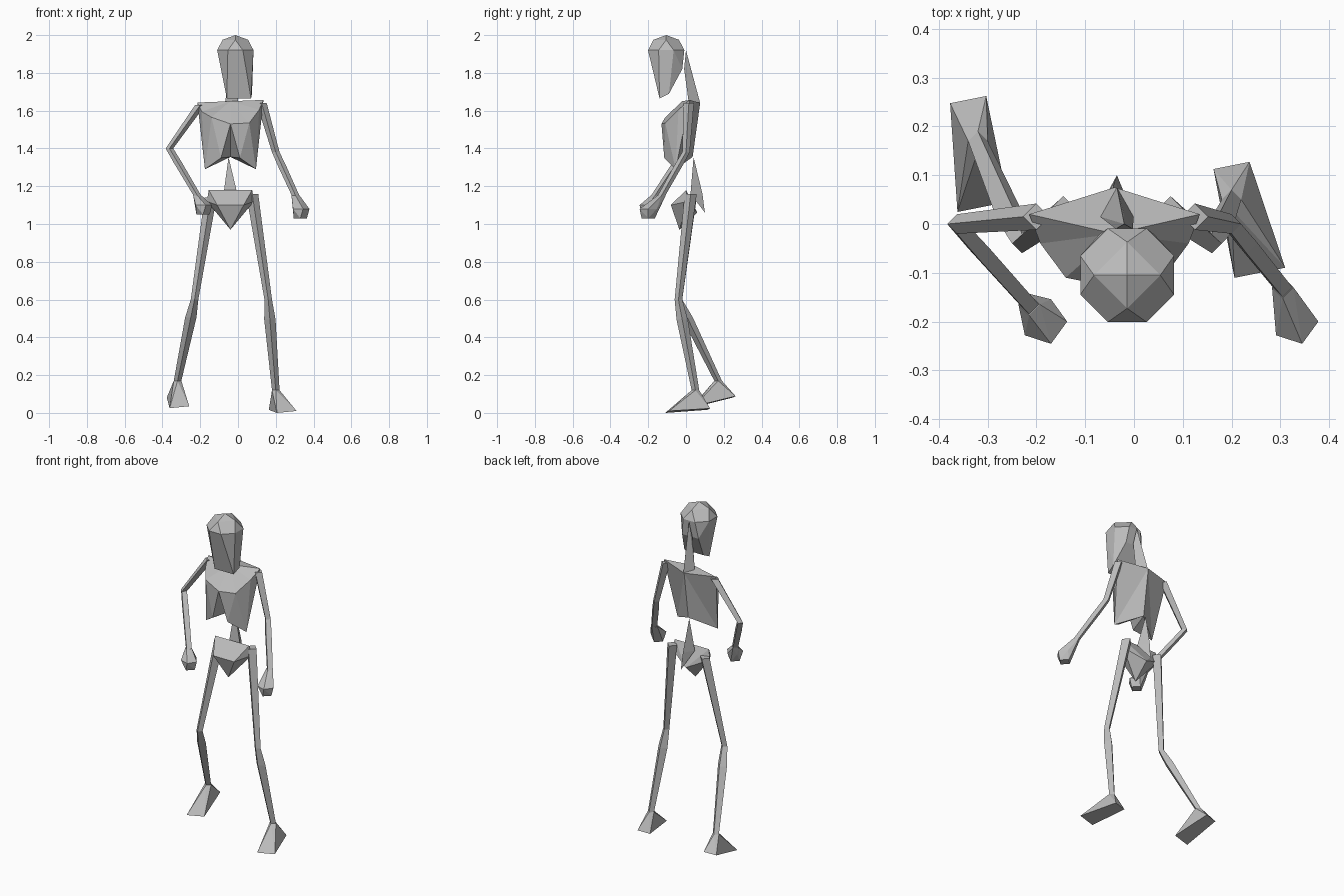
import bpy, bmesh
from math import cos, sin, pi
from mathutils import Vector

cube = bpy.data.objects.get("Cube")
if cube:
    bpy.data.objects.remove(cube, do_unlink=True)

GREY = (0.5, 0.5, 0.5, 1)
bone_grey = bpy.data.materials.new("bone_grey")
bone_grey.use_nodes = True
bone_grey.diffuse_color = GREY
bone_grey.node_tree.nodes["Principled BSDF"].inputs["Base Color"].default_value = GREY


def finish(bm, name):
    """Turn a finished bmesh into a flat-shaded object."""
    bmesh.ops.recalc_face_normals(bm, faces=bm.faces)
    mesh = bpy.data.meshes.new(name)
    bm.to_mesh(mesh)
    bm.free()
    mesh.materials.append(bone_grey)
    bpy.context.collection.objects.link(bpy.data.objects.new(name, mesh))


def ring(sides, centre, radius, turn=0.0):
    """Corners of a level regular polygon."""
    angles = [turn + 2 * pi * step / sides for step in range(sides)]
    return [Vector(centre) + radius * Vector((cos(a), sin(a), 0)) for a in angles]


def pair(centre, half, axis=(1, 0, 0)):
    """Two mirrored points either side of a centre."""
    return [Vector(centre) + side * half * Vector(axis) for side in (-1, 1)]


def hull(name, points):
    """Faceted convex part around a few corner points."""
    bm = bmesh.new()
    for point in points:
        bm.verts.new(point)
    bmesh.ops.convex_hull(bm, input=bm.verts)
    loose = [vert for vert in bm.verts if not vert.link_faces]
    bmesh.ops.delete(bm, geom=loose, context="VERTS")
    finish(bm, name)


def limb(name, *sections):
    """Four-sided bone through a chain of (centre, radius) sections."""
    bm = bmesh.new()
    loops = [[bm.verts.new(point) for point in ring(4, centre, radius)]
             for centre, radius in sections]
    for low, high in zip(loops, loops[1:]):
        for i in range(4):
            bm.faces.new((low[i - 1], low[i], high[i], high[i - 1]))
    bm.faces.new(loops[0])
    bm.faces.new(loops[-1])
    finish(bm, name)


def leg(side, hip, knee, ankle, heel, toe):
    """Thigh, shin with a swollen calf, and wedge foot."""
    hip, knee, ankle = Vector(hip), Vector(knee), Vector(ankle)
    calf = knee.lerp(ankle, 0.22)
    across = (1, 0.2, 0.1)
    limb(side + "_thigh", (hip, 0.032), (knee, 0.02))
    limb(side + "_shin", (knee, 0.02), (calf, 0.03), (ankle, 0.02))
    hull(side + "_foot", ring(4, ankle, 0.02) + pair(heel, 0.037, across) + pair(toe, 0.052, across))


def arm(side, shoulder, elbow, wrist, fist):
    """Upper arm, forearm and blocky fist."""
    elbow, wrist, fist = Vector(elbow), Vector(wrist), Vector(fist)
    knuckles = fist - Vector((0, 0, 0.05))
    limb(side + "_upper_arm", (shoulder, 0.027), (elbow, 0.02))
    limb(side + "_forearm", (elbow, 0.02), (elbow.lerp(wrist, 0.3), 0.022), (wrist, 0.02))
    hull(side + "_hand", ring(4, wrist, 0.022) + ring(5, fist, 0.048) + ring(4, knuckles, 0.035))


# Head: crown, brow, back of the skull and slanted jaw
crown = Vector((-0.014, -0.105, 2))
drop = Vector((0, 0, -1))
skull = [crown]
skull += ring(4, crown + 0.025 * drop, 0.068)
skull += ring(8, crown + 0.08 * drop, 0.104, pi / 8)
skull += pair((-0.015, -0.02, 1.82), 0.055)
skull += pair((0.01, -0.09, 1.69), 0.064)
skull += pair((0.005, -0.14, 1.665), 0.064)
hull("skull", skull)

# Spine: tapering neck above, spike below
neck_base = ring(3, (-0.035, 0.035, 1.64), 0.04, pi / 2)
neck_top = ring(3, (-0.02, 0, 1.82), 0.02, pi / 2)
hull("neck", neck_base + neck_top + [(-0.02, 0, 1.92)])
spine_base = ring(3, (-0.04, 0.045, 1.16), 0.042, pi / 2)
hull("lower_spine", spine_base + [(-0.05, 0.04, 1.355), (-0.035, 0.1, 1.06)])

# Ribcage: mirrored halves made of triangle fans around a hub corner
MID = -0.04
bm = bmesh.new()
collar, sternum, nape, back = [bm.verts.new((MID, y, z)) for y, z in (
    (-0.02, 1.65), (-0.13, 1.53), (0.075, 1.64), (0.035, 1.355))]
for side in (-1, 1):
    shoulder, chest, breast, low, corner = [
        bm.verts.new((MID + side * half, y, z + side * tilt)) for half, y, z, tilt in (
            (0.175, 0.02, 1.65, 0.007),
            (0.152, -0.04, 1.6, 0.005),
            (0.1, -0.11, 1.55, -0.015),
            (0.05, -0.115, 1.35, 0),
            (0.135, -0.055, 1.29, 0))]
    for hub, *rim in (
            (collar, nape, shoulder, chest, breast, sternum),
            (nape, shoulder, corner, back),
            (back, corner, low, sternum),
            (breast, sternum, low, corner, chest),
            (corner, shoulder, chest)):
        for start, end in zip(rim, rim[1:]):
            bm.faces.new((hub, start, end))
finish(bm, "ribcage")

# Pelvis: crests, flanks and front lobes narrowing to a point
pelvis = [(MID, -0.035, 0.97), (MID, 0.06, 1.06)]
pelvis += pair((MID, 0, 1.18), 0.115)
pelvis += pair((MID, 0.01, 1.12), 0.125)
pelvis += pair((MID, -0.08, 1.1), 0.07)
hull("pelvis", pelvis)

# Limbs: the right leg trails behind, the right elbow is bent outward
leg("right", hip=(-0.145, 0.025, 1.14), knee=(-0.23, -0.04, 0.6), ankle=(-0.32, 0.17, 0.17),
    heel=(-0.34, 0.255, 0.085), toe=(-0.31, 0.035, 0.03))
leg("left", hip=(0.075, 0.025, 1.16), knee=(0.16, -0.04, 0.6), ankle=(0.2, 0.05, 0.12),
    heel=(0.2, 0.12, 0.02), toe=(0.258, -0.1, 0.005))
arm("right", shoulder=(-0.2, 0.015, 1.63), elbow=(-0.363, 0, 1.4),
    wrist=(-0.215, -0.165, 1.15), fist=(-0.185, -0.2, 1.1))
arm("left", shoulder=(0.125, 0.015, 1.64), elbow=(0.2, 0, 1.38),
    wrist=(0.305, -0.13, 1.15), fist=(0.33, -0.2, 1.08))
